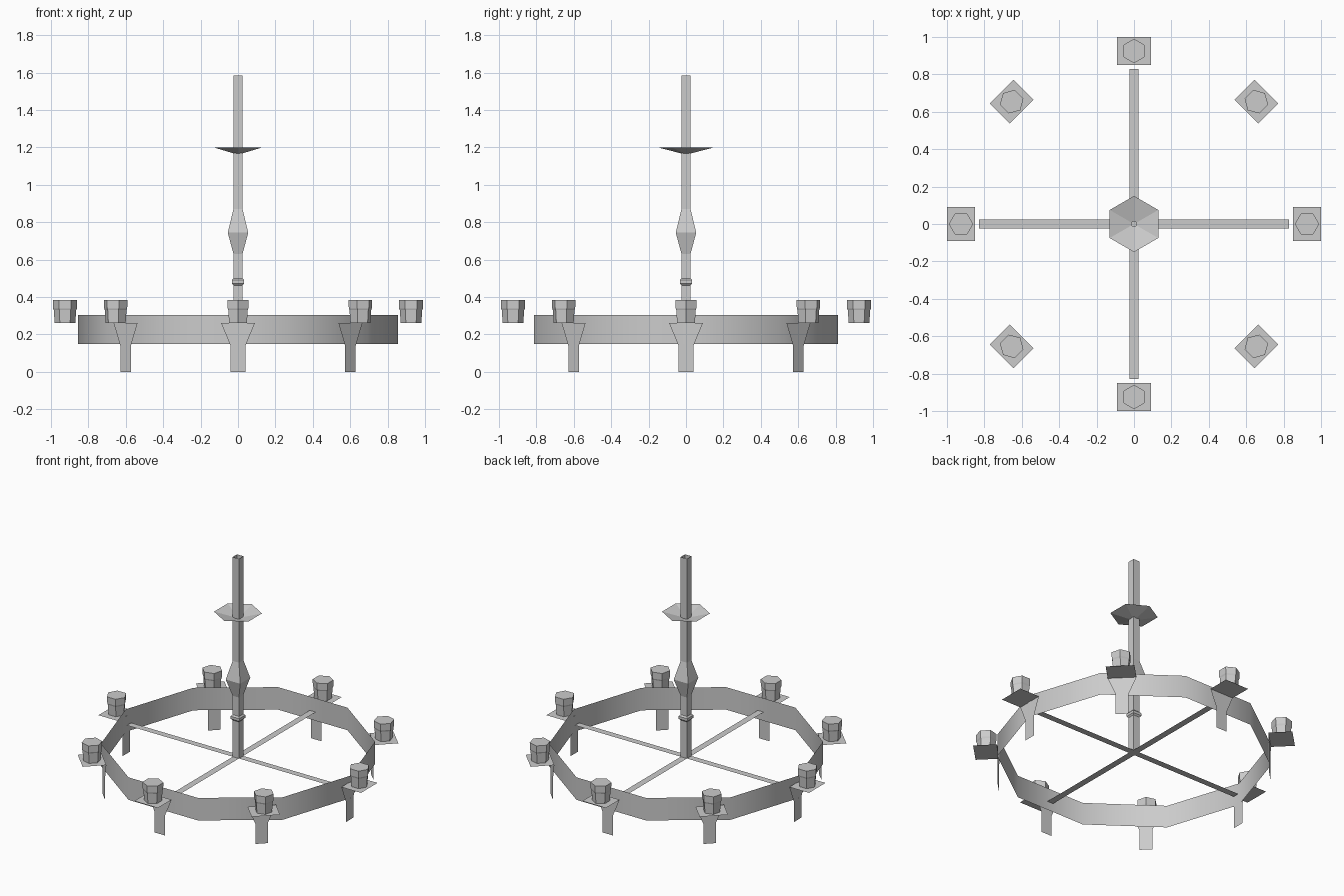
import bpy
from math import sin, cos, pi
from mathutils import Matrix

cube = bpy.data.objects.get("Cube")
if cube:
    bpy.data.objects.remove(cube, do_unlink=True)

GREY = (0.6, 0.6, 0.6, 1)
metal = bpy.data.materials.new("grey_metal")
metal.use_nodes = True
metal.diffuse_color = GREY
metal.node_tree.nodes["Principled BSDF"].inputs["Base Color"].default_value = GREY


def add(name, verts, faces, turn=0.0, smooth=False):
    mesh = bpy.data.meshes.new(name)
    mesh.from_pydata(verts, [], faces)
    mesh.transform(Matrix.Rotation(turn, 4, "Z"))
    mesh.materials.append(metal)
    for p in mesh.polygons:
        p.use_smooth = smooth
    mesh.update()
    obj = bpy.data.objects.new(name, mesh)
    bpy.context.collection.objects.link(obj)
    return obj


def loft(name, profile, sides, start=0.0, centre_x=0.0, turn=0.0, cap=False, smooth=False):
    """Stack (radius, height) loops from bottom to top, open unless capped."""
    verts = [(centre_x + r * cos(start + 2 * pi * i / sides),
              r * sin(start + 2 * pi * i / sides), z)
             for r, z in profile for i in range(sides)]
    faces = []
    for k in range(len(profile) - 1):
        for i in range(sides):
            a, b = k * sides + i, k * sides + (i + 1) % sides
            faces.append((a, b, b + sides, a + sides))
    if cap:
        faces.append(tuple(range(len(verts) - sides, len(verts))))
    return add(name, verts, faces, turn, smooth)


# Ten-sided band
loft("ring_band", [(0.855, 0.15), (0.855, 0.305)], 10, smooth=True)

# Square central tube with a small collar and a spindle-shaped swelling
half_widths = [(0.024, 0.21), (0.024, 0.462), (0.033, 0.472), (0.033, 0.49),
               (0.024, 0.5), (0.024, 0.63), (0.055, 0.745), (0.024, 0.87),
               (0.024, 1.585)]
loft("central_column", [(w * 2 ** 0.5, z) for w, z in half_widths], 4, pi / 4)

# Shallow six-sided dish around the tube
loft("column_dish", [(0.015, 1.165), (0.15, 1.2)], 6, pi / 2)

# Crossed flat spokes
for n in range(2):
    add(f"spoke_{n + 1}",
        [(-0.83, -0.023, 0.21), (0.83, -0.023, 0.21),
         (0.83, 0.023, 0.21), (-0.83, 0.023, 0.21)],
        [(0, 1, 2, 3)], n * pi / 2)

# Eight candle holders: bracket, tray and cup
INNER, OUTER, HALF, TRAY_Z = 0.85, 1.0, 0.09, 0.26
for n in range(8):
    turn = n * pi / 4
    add(f"bracket_{n + 1}",
        [(INNER, y, z) for y, z in ((-0.04, 0), (0.04, 0), (0.04, 0.14),
                                    (HALF, TRAY_Z), (-HALF, TRAY_Z), (-0.04, 0.14))],
        [(0, 1, 2, 5), (5, 2, 3, 4)], turn)
    add(f"tray_{n + 1}",
        [(INNER, -HALF, TRAY_Z), (OUTER, -HALF, TRAY_Z),
         (OUTER, HALF, TRAY_Z), (INNER, HALF, TRAY_Z)],
        [(0, 1, 2, 3)], turn)
    loft(f"candle_cup_{n + 1}",
         [(0.055, TRAY_Z), (0.06, 0.33), (0.064, 0.34), (0.065, 0.385)],
         6, centre_x=0.925, turn=turn, cap=True)
